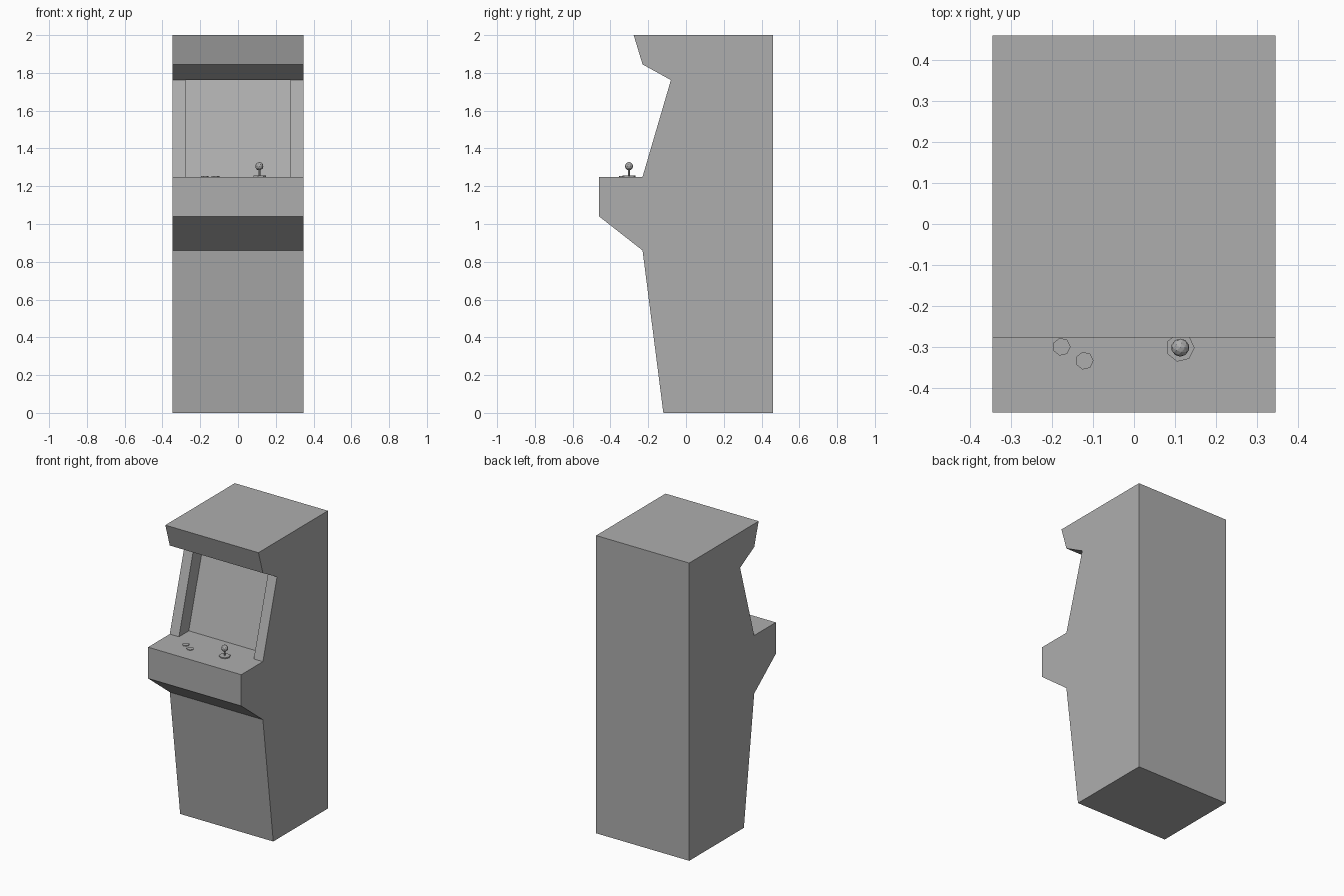
import bpy
import bmesh
from math import radians
from mathutils import Matrix, Vector

cube = bpy.data.objects.get("Cube")
if cube:
    bpy.data.objects.remove(cube, do_unlink=True)

# One plain mid grey for everything
GREY = (0.42, 0.42, 0.42, 1)
grey = bpy.data.materials.new("mid_grey")
grey.use_nodes = True
grey.diffuse_color = GREY
grey.node_tree.nodes["Principled BSDF"].inputs["Base Color"].default_value = GREY

HALF_WIDTH = 0.346
SCREEN_HALF = 0.278
RECESS = 0.105
DECK = 1.25


def finish(name, bm):
    """Turn a bmesh into a named grey object."""
    bmesh.ops.recalc_face_normals(bm, faces=bm.faces)
    mesh = bpy.data.meshes.new(name)
    bm.to_mesh(mesh)
    bm.free()
    mesh.materials.append(grey)
    obj = bpy.data.objects.new(name, mesh)
    bpy.context.collection.objects.link(obj)
    return obj


def disc(name, x, y, z, radius, height):
    """Seven-sided cylinder standing on height z, with one corner towards +x."""
    bm = bmesh.new()
    place = Matrix.Translation((x, y, z + height / 2)) @ Matrix.Rotation(radians(-90), 4, 'Z')
    bmesh.ops.create_cone(bm, cap_ends=True, segments=7, radius1=radius,
                          radius2=radius, depth=height, matrix=place)
    return finish(name, bm)


# Cabinet: side profile (y, z) lofted across the width
profile = [(-0.12, 0), (-0.23, 0.86), (-0.46, 1.04), (-0.46, DECK), (-0.23, DECK),
           (-0.08, 1.762), (-0.23, 1.845), (-0.277, 2), (0.46, 2), (0.46, 0)]
SCREEN_EDGE = 4

bm = bmesh.new()
stations = [[bm.verts.new((x, y, z)) for y, z in profile]
            for x in (-HALF_WIDTH, -SCREEN_HALF, SCREEN_HALF, HALF_WIDTH)]
bm.faces.new(stations[0])
bm.faces.new(stations[-1])
screen = None
for s, (a, b) in enumerate(zip(stations, stations[1:])):
    for i in range(len(profile)):
        j = (i + 1) % len(profile)
        face = bm.faces.new((a[i], a[j], b[j], b[i]))
        if s == 1 and i == SCREEN_EDGE:
            screen = face
bmesh.ops.recalc_face_normals(bm, faces=bm.faces)

# Screen: the middle of the sloped front pushed straight back
pushed = bmesh.ops.extrude_face_region(bm, geom=[screen])
moved = [g for g in pushed["geom"] if isinstance(g, bmesh.types.BMVert)]
bmesh.ops.translate(bm, verts=moved, vec=Vector((0, RECESS, 0)))
if screen.is_valid:
    bmesh.ops.delete(bm, geom=[screen], context='FACES_ONLY')
bmesh.ops.dissolve_limit(bm, angle_limit=radians(0.5), verts=bm.verts, edges=bm.edges)
finish("cabinet", bm)

# Two push buttons
for n, (x, y) in enumerate([(-0.177, -0.3), (-0.121, -0.334)], 1):
    disc(f"button_{n}", x, y, DECK, 0.022, 0.004)

# Joystick
JX, JY = 0.113, -0.302
disc("joystick_base", JX, JY, DECK, 0.035, 0.007)
disc("joystick_stem", JX, JY, DECK + 0.007, 0.005, 0.036)
bm = bmesh.new()
bmesh.ops.create_icosphere(bm, subdivisions=2, radius=0.022,
                           matrix=Matrix.Translation((JX, JY, 1.306)))
finish("joystick_ball", bm)
